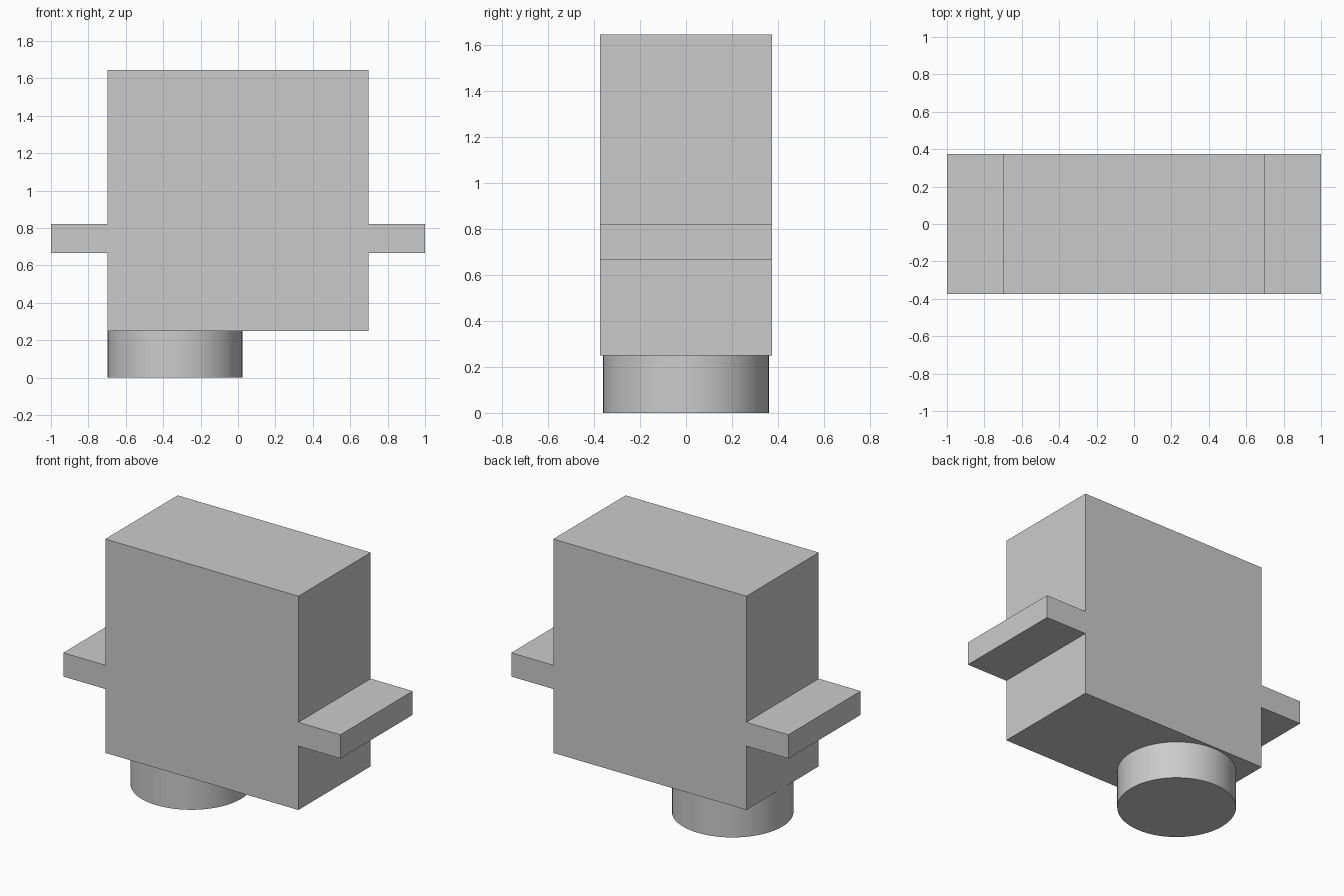
import bpy
import bmesh
import math

cube = bpy.data.objects.get("Cube")
if cube:
    bpy.data.objects.remove(cube, do_unlink=True)

# Single plain grey plastic
grey = bpy.data.materials.new("plain_grey")
grey.use_nodes = True
colour = (0.6, 0.6, 0.6, 1)
grey.diffuse_color = colour
grey.node_tree.nodes["Principled BSDF"].inputs["Base Color"].default_value = colour

HALF_WIDTH, HALF_DEPTH = 0.697, 0.373
BASE, TOP = 0.25, 1.645
TAB_LOW, TAB_HIGH = 0.667, 0.822
BOSS_RADIUS = 0.36


def extruded_profile(name, outline, depth):
    """Extrude an outline in the xz plane symmetrically along y."""
    bm = bmesh.new()
    face = bm.faces.new([bm.verts.new((x, -depth, z)) for x, z in outline])
    grown = bmesh.ops.extrude_face_region(bm, geom=[face])["geom"]
    verts = [g for g in grown if isinstance(g, bmesh.types.BMVert)]
    bmesh.ops.translate(bm, verts=verts, vec=(0, 2 * depth, 0))
    bmesh.ops.recalc_face_normals(bm, faces=bm.faces[:])
    mesh = bpy.data.meshes.new(name)
    bm.to_mesh(mesh)
    bm.free()
    mesh.materials.append(grey)
    obj = bpy.data.objects.new(name, mesh)
    bpy.context.collection.objects.link(obj)
    return obj


# Housing with a mounting tab on each side, as one solid
right_half = [(HALF_WIDTH, BASE), (HALF_WIDTH, TAB_LOW), (1, TAB_LOW),
              (1, TAB_HIGH), (HALF_WIDTH, TAB_HIGH), (HALF_WIDTH, TOP)]
left_half = [(-x, z) for x, z in reversed(right_half)]
extruded_profile("housing_with_tabs", right_half + left_half, HALF_DEPTH)

# Round output boss under one end of the housing
bpy.ops.mesh.primitive_cylinder_add(
    vertices=64, radius=BOSS_RADIUS, depth=BASE,
    location=(BOSS_RADIUS - HALF_WIDTH, 0, BASE / 2))
boss = bpy.context.object
boss.name = "output_boss"
boss.data.materials.append(grey)
bpy.ops.object.shade_smooth_by_angle(angle=math.radians(30))
